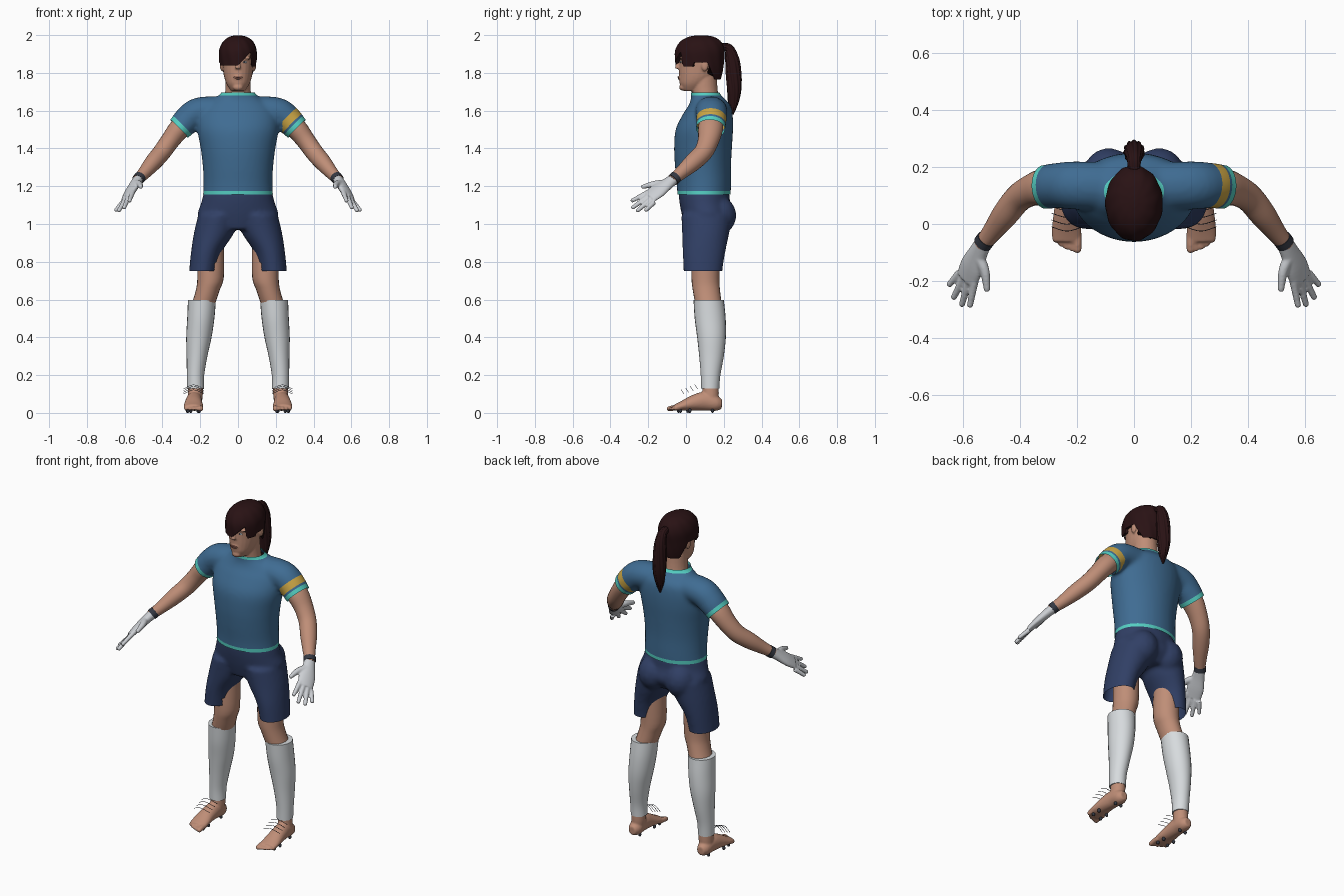
import bpy, bmesh, math
from mathutils import Vector, Matrix

cube = bpy.data.objects.get("Cube")
if cube:
    bpy.data.objects.remove(cube, do_unlink=True)


def material(name, r, g, b):
    m = bpy.data.materials.new(name)
    m.use_nodes = True
    m.diffuse_color = (r, g, b, 1)
    bsdf = m.node_tree.nodes["Principled BSDF"]
    bsdf.inputs["Base Color"].default_value = (r, g, b, 1)
    bsdf.inputs["Roughness"].default_value = 0.8
    return m


SKIN = material("skin", 0.52, 0.27, 0.185)
BLUE = material("shirt blue", 0.05, 0.15, 0.29)
NAVY = material("shorts navy", 0.03, 0.05, 0.13)
TEAL = material("trim teal", 0.09, 0.62, 0.54)
GOLD = material("armband gold", 0.60, 0.38, 0.06)
HAIR = material("dark brown hair", 0.022, 0.006, 0.007)
WHITE = material("sock white", 0.68, 0.71, 0.73)
GLOVE = material("glove grey", 0.60, 0.62, 0.65)
DARK = material("dark grey", 0.035, 0.04, 0.055)
LIP = material("lip", 0.33, 0.13, 0.10)
X, Y, Z = Vector((1, 0, 0)), Vector((0, 1, 0)), Vector((0, 0, 1))


def spline(rows, steps):
    """Catmull-Rom interpolation of rows of (x, y, z, radius a, radius b)."""
    rows = [Vector(r) for r in rows]
    rows = [rows[0]] + rows + [rows[-1]]
    out = []
    for a, b, c, d in zip(rows, rows[1:], rows[2:], rows[3:]):
        for k in range(steps):
            t = k / steps
            out.append(0.5 * (2 * b + (c - a) * t + (2 * a - 5 * b + 4 * c - d) * t ** 2
                              + (3 * b - a - 3 * c + d) * t ** 3))
    return out + [rows[-1]]


def loft(bm, rows, ref=X, axis=None, side=1, sides=24, steps=4, ripple=0.0):
    """Closed elliptical tube; radius a lies along ref."""
    rows = spline(rows, steps)
    rings = []
    for i, r in enumerate(rows):
        n = axis or (rows[min(i + 1, len(rows) - 1)] - rows[max(i - 1, 0)]).to_3d().normalized()
        u = (ref - n * n.dot(ref)).normalized()
        v = n.cross(u)
        ring = []
        for k in range(sides):
            a = 2 * math.pi * k / sides
            s = 1 + ripple * math.sin(a * 11 + i * 0.3)
            p = r.to_3d() + (u * r[3] * math.cos(a) + v * r[4] * math.sin(a)) * s
            ring.append(bm.verts.new((p.x * side, p.y, p.z)))
        rings.append(ring)
    for lo, hi in zip(rings, rings[1:]):
        for k in range(sides):
            j = (k + 1) % sides
            bm.faces.new((lo[k], lo[j], hi[j], hi[k]))
    bm.faces.new(rings[0])
    bm.faces.new(rings[-1])


def column(bm, rows, side=1, **kw):
    """Loft of level rings given as (x, y, z, rx, ry)."""
    loft(bm, rows, axis=Z, side=side, **kw)


def ball(bm, centre, radii, side=1):
    c = Vector(centre)
    c.x *= side
    bmesh.ops.create_uvsphere(bm, u_segments=16, v_segments=10, radius=1,
                              matrix=Matrix.Translation(c) @ Matrix.Diagonal((*radii, 1)))


def fuse(bm, voxel, repeat):
    """Merge overlapping solids into one smooth skin."""
    bmesh.ops.recalc_face_normals(bm, faces=bm.faces)
    me = bpy.data.meshes.new("blend")
    bm.to_mesh(me)
    ob = bpy.data.objects.new("blend", me)
    bpy.context.collection.objects.link(ob)
    rem = ob.modifiers.new("Remesh", "REMESH")
    rem.mode, rem.voxel_size = "VOXEL", voxel
    smo = ob.modifiers.new("Smooth", "SMOOTH")
    smo.factor, smo.iterations = 0.5, repeat
    ev = ob.evaluated_get(bpy.context.evaluated_depsgraph_get())
    bm.clear()
    bm.from_mesh(ev.to_mesh())
    ev.to_mesh_clear()
    bpy.data.objects.remove(ob)
    bpy.data.meshes.remove(me)


def finish(bm, name, *mats, recalc=True):
    if recalc:
        bmesh.ops.recalc_face_normals(bm, faces=bm.faces)
    me = bpy.data.meshes.new(name)
    bm.to_mesh(me)
    bm.free()
    for m in mats:
        me.materials.append(m)
    me.shade_smooth()
    me.set_sharp_from_angle(angle=math.radians(50))
    ob = bpy.data.objects.new(name, me)
    bpy.context.collection.objects.link(ob)
    return ob


def cut(bm, co, no, clear=False, where=lambda c: True):
    faces = [f for f in bm.faces if where(f.calc_center_median())]
    geom = set(faces) | {e for f in faces for e in f.edges} | {v for f in faces for v in f.verts}
    bmesh.ops.bisect_plane(bm, geom=list(geom), plane_co=co, plane_no=no, clear_outer=clear)


# Shirt: torso and sleeves blended, then trimmed and banded
bm = bmesh.new()
column(bm, [(0, .095, 1.10, .19, .14), (0, .095, 1.20, .183, .143), (0, .09, 1.30, .186, .148),
            (0, .09, 1.40, .198, .153), (0, .097, 1.50, .215, .152), (0, .115, 1.58, .21, .132),
            (0, .125, 1.63, .18, .11), (0, .112, 1.67, .115, .085), (0, .10, 1.70, .085, .075),
            (0, .10, 1.74, .085, .075)], sides=40)
for s in (1, -1):
    loft(bm, [(.05, .13, 1.60, .085, .075), (.2, .135, 1.594, .085, .078), (.265, .135, 1.552, .08, .076),
              (.31, .13, 1.505, .078, .068), (.36, .125, 1.455, .076, .066)], ref=Y, side=s)
fuse(bm, 0.011, 8)
cut(bm, (0, 0, 1.155), -Z, True)
cut(bm, (0, 0, 1.695), Z, True)
cut(bm, (0, 0, 1.175), Z)
cut(bm, (0, 0, 1.679), Z)
end, way = Vector((.312, .13, 1.505)), Vector((.71, -.05, -.70)).normalized()
for s in (1, -1):
    flip = Vector((s, 1, 1))
    for back in (0, .024, .036, .078):
        cut(bm, (end - way * back) * flip, way * flip, back == 0, lambda c: c.x * s > .235)
for f in bm.faces:
    c = f.calc_center_median()
    d = (Vector((abs(c.x), c.y, c.z)) - end).dot(way)
    if c.z < 1.175 or c.z > 1.679 or (abs(c.x) > .235 and d > -.024):
        f.material_index = 1
    elif c.x > .235 and -.078 < d < -.036:
        f.material_index = 2
finish(bm, "shirt", BLUE, TEAL, GOLD, recalc=False)

# Shorts: hips, seat and legs blended, then cut at the hems
bm = bmesh.new()
column(bm, [(0, .10, .97, .15, .10), (0, .115, 1.04, .213, .135), (0, .10, 1.11, .195, .134),
            (0, .095, 1.17, .18, .135)], sides=40)
for s in (1, -1):
    column(bm, [(.10, .11, 1.05, .11, .135), (.128, .104, .95, .106, .125), (.168, .095, .85, .081, .113),
                (.186, .09, .75, .073, .103), (.19, .09, .69, .073, .103)], side=s)
    ball(bm, (.088, .175, 1.045), (.09, .092, .10), s)
fuse(bm, 0.011, 5)
cut(bm, (0, 0, .752), -Z, True)
notch = [f for f in bm.faces if f.calc_center_median().z < .80 and abs(f.calc_center_median().x) < .125]
bmesh.ops.delete(bm, geom=notch, context="FACES")
finish(bm, "shorts", NAVY, recalc=False)

# Thighs and socks
legs, socks = bmesh.new(), bmesh.new()
for s in (1, -1):
    column(legs, [(.145, .105, .90, .07, .075), (.145, .103, .72, .07, .074), (.16, .108, .65, .063, .072),
                  (.185, .12, .57, .062, .07)], s)
    column(socks, [(.191, .12, .597, .074, .08), (.197, .128, .50, .072, .082), (.207, .135, .40, .067, .076),
                   (.217, .135, .30, .055, .065), (.225, .13, .20, .046, .052),
                   (.225, .128, .13, .045, .048)], s)
finish(legs, "thighs", SKIN)
finish(socks, "socks", WHITE)

# Feet with toes, studs and laces
feet, studs, laces = bmesh.new(), bmesh.new(), bmesh.new()
for s in (1, -1):
    column(feet, [(.225, .13, .18, .038, .042), (.226, .13, .10, .04, .044), (.23, .125, .05, .038, .045)], s)
    loft(feet, [(.23, .19, .048, .022, .025), (.23, .16, .05, .038, .04), (.232, .10, .062, .042, .05),
                (.235, .04, .053, .046, .041), (.236, -.02, .037, .052, .026), (.236, -.06, .028, .05, .016)],
         side=s)
    for i in range(5):
        x, y, r = .198 + .019 * i, -.088 + .002 * i * i, .015 if i == 0 else .0105
        loft(feet, [(x, -.03, .03, r, r), (x, y + .02, .026, r, r), (x, y, .022, r, r * .9)], side=s, sides=12)
        ball(feet, (x, y, .022), (r, r, r * .9), s)
    for x, y in ((.205, -.04), (.265, -.03), (.205, .01), (.268, .02), (.212, .14), (.25, .14)):
        ball(studs, (x, y, .012), (.009, .009, .012), s)
    for i in range(4):
        y, z = -.01 + .024 * i, .10 + .009 * i
        loft(laces, [(.18, y, z, .0013, .0013), (.235, y - .015, z + .022, .0013, .0013),
                     (.288, y, z, .0013, .0013)], ref=Y, side=s, sides=6)
fuse(feet, 0.0055, 3)
finish(feet, "feet", SKIN, recalc=False)
finish(studs, "studs", DARK)
finish(laces, "laces", DARK)

# Arms, wristbands and gloved hands
arms, bands, hands = bmesh.new(), bmesh.new(), bmesh.new()
across = Vector((.7, .15, -.65))
tips = [((.558, -.20, 1.168), (.574, -.283, 1.125)), ((.578, -.198, 1.148), (.602, -.28, 1.088)),
        ((.596, -.187, 1.13), (.63, -.255, 1.072)), ((.61, -.17, 1.115), (.645, -.21, 1.075))]
for s in (1, -1):
    loft(arms, [(.25, .135, 1.56, .06, .055), (.31, .13, 1.505, .066, .056), (.36, .118, 1.44, .056, .05),
                (.405, .09, 1.378, .05, .048), (.45, .035, 1.325, .047, .045), (.495, -.025, 1.272, .036, .035),
                (.535, -.075, 1.23, .028, .027)], ref=Y, side=s)
    loft(bands, [(.518, -.052, 1.249, .034, .032), (.531, -.07, 1.233, .034, .031)], ref=across, side=s)
    loft(hands, [(.525, -.062, 1.24, .030, .028), (.545, -.10, 1.212, .037, .025),
                 (.568, -.15, 1.175, .049, .022), (.587, -.195, 1.142, .046, .016)], ref=across, side=s)
    for root, tip in tips:
        loft(hands, [(*root, .015, .014), (*tip, .011, .011)], ref=across, side=s, sides=12)
        ball(hands, tip, (.0115, .0115, .0115), s)
    loft(hands, [(.545, -.11, 1.215, .02, .02), (.523, -.165, 1.212, .018, .017),
                 (.515, -.225, 1.198, .012, .012)], ref=across, side=s, sides=12)
    ball(hands, (.515, -.227, 1.197), (.012, .012, .012), s)
fuse(hands, 0.005, 3)
finish(arms, "arms", SKIN)
finish(bands, "wristbands", DARK)
finish(hands, "gloves", GLOVE, recalc=False)

# Head: skull, neck, nose, brow, chin and ears blended
bm = bmesh.new()
column(bm, [(0, .03, 1.705, .036, .045), (0, .045, 1.74, .06, .078), (0, .062, 1.78, .074, .098),
            (0, .072, 1.83, .081, .109), (0, .077, 1.88, .086, .114), (0, .075, 1.93, .085, .112),
            (0, .075, 1.975, .06, .08)])
column(bm, [(0, .115, 1.60, .08, .07), (0, .10, 1.70, .068, .069), (0, .095, 1.78, .066, .068)])
loft(bm, [(0, -.028, 1.872, .010, .012), (0, -.042, 1.845, .012, .012), (0, -.047, 1.822, .018, .013)], sides=12)
ball(bm, (0, -.018, 1.724), (.028, .018, .018))
ball(bm, (0, -.026, 1.775), (.026, .016, .014))
for s in (1, -1):
    ball(bm, (.036, -.018, 1.88), (.032, .014, .009), s)
    ball(bm, (.085, .10, 1.84), (.011, .02, .032), s)
fuse(bm, 0.0055, 3)
head = finish(bm, "head", SKIN, recalc=False)
bpy.context.view_layer.update()


def on_face(x, z):
    return Vector((x, head.ray_cast((x, -1, z), Y)[1].y, z))


# Eyes, brows and lips as thin plates
white, dark, brows, lips = (bmesh.new() for _ in range(4))
for s in (1, -1):
    p = on_face(.034 * s, 1.857)
    ball(white, p, (.014, .004, .006))
    ball(dark, p - Y * .003, (.0055, .003, .0055))
    loft(brows, [(*on_face(x * s, z), .003, .004) for x, z in ((.016, 1.874), (.036, 1.88), (.058, 1.873))],
         ref=Y, sides=8)
ball(lips, on_face(0, 1.778), (.024, .004, .004))
ball(lips, on_face(0, 1.770), (.019, .004, .004))
finish(white, "eyes", WHITE)
finish(dark, "pupils", DARK)
finish(brows, "eyebrows", HAIR)
finish(lips, "lips", LIP)


# Hair cap with a swept fringe
def hairline(x, y):
    if y < .04:
        return 1.84 + max(0, x) * 1.05 if x < .07 else 1.835
    return 1.855 if y < .115 else max(1.765, 1.855 - (y - .115) * 2.5)


bm = bmesh.new()
column(bm, [(0, .075, 1.75, .083, .105), (0, .07, 1.80, .094, .122), (0, .071, 1.86, .099, .129),
            (0, .074, 1.92, .099, .13), (0, .078, 1.965, .08, .108), (0, .08, 1.99, .048, .068),
            (0, .08, 1.999, .012, .02)], sides=88, steps=6, ripple=.012)
for v in bm.verts:
    v.co.z = max(v.co.z, hairline(v.co.x, v.co.y))
finish(bm, "hair", HAIR)

# Ponytail
bm = bmesh.new()
loft(bm, [(0, .18, 1.935, .02, .02), (0, .225, 1.93, .024, .024), (0, .245, 1.87, .032, .036),
          (0, .252, 1.79, .036, .04), (0, .255, 1.71, .034, .036), (0, .25, 1.64, .022, .026),
          (0, .246, 1.58, .005, .006)], sides=66, steps=6, ripple=.06)
finish(bm, "ponytail", HAIR)
